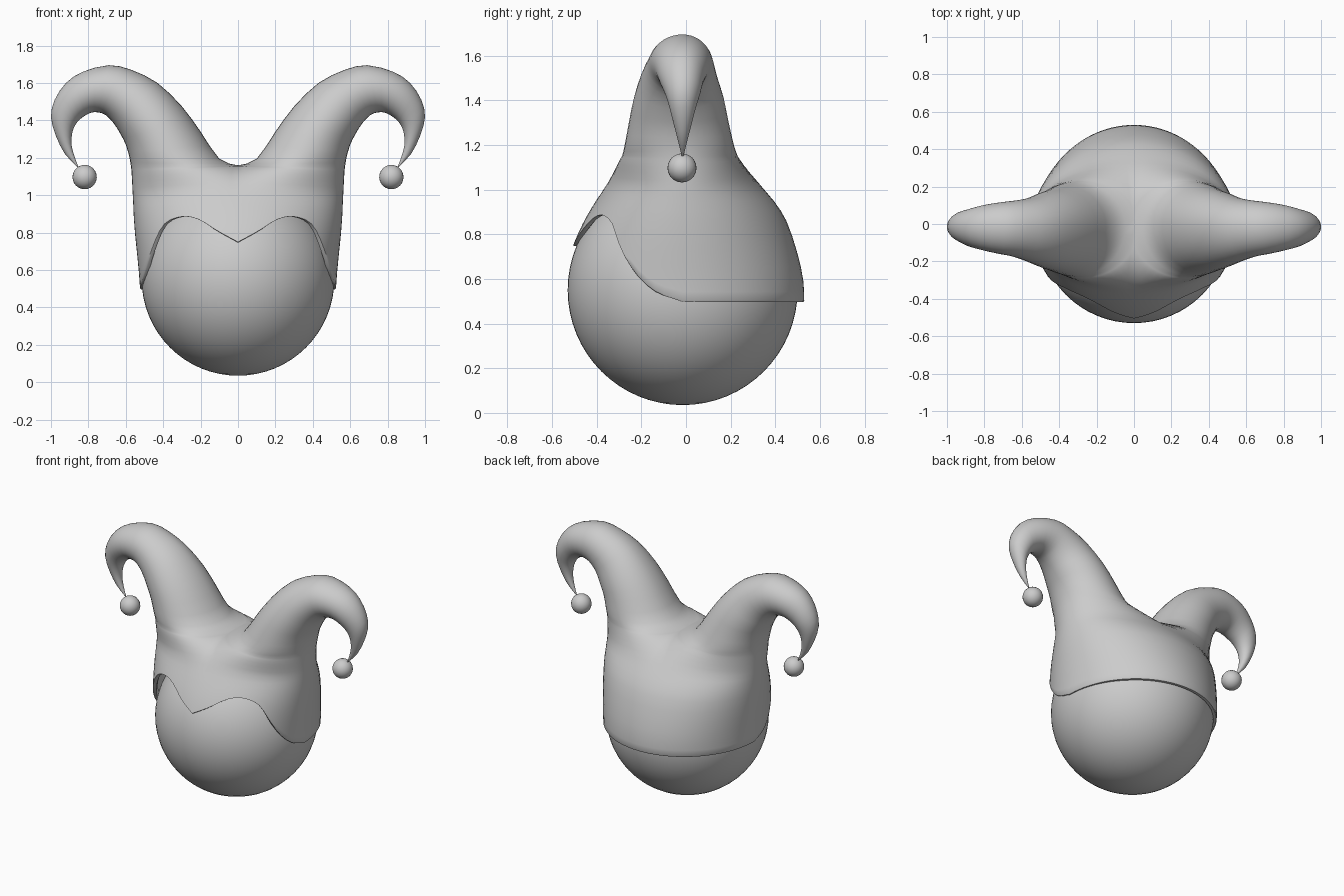
import bpy, bmesh, math

if "Cube" in bpy.data.objects:
    bpy.data.objects.remove(bpy.data.objects["Cube"])

CY = -0.015   # depth of the centre line
N = 20        # columns per front / back half


def lerp_table(t, rows):
    for a, b in zip(rows, rows[1:]):
        if t <= b[0]:
            f = max(0, (t - a[0]) / (b[0] - a[0]))
            return [p + (q - p) * f for p, q in zip(a[1:], b[1:])]
    return list(rows[-1][1:])


def catmull(p0, p1, p2, p3, t):
    return [0.5 * (2*b + (c - a)*t + (2*a - 5*b + 4*c - d)*t*t + (3*b - a - 3*c + d)*t**3)
            for a, b, c, d in zip(p0, p1, p2, p3)]


def smooth_rows(rows, steps):
    out = []
    for i in range(len(rows) - 1):
        for s in range(steps):
            out.append(catmull(rows[max(i-1, 0)], rows[i], rows[i+1],
                               rows[min(i+2, len(rows)-1)], s / steps))
    return out + [rows[-1]]


def ball(name, loc, r, seg):
    bpy.ops.mesh.primitive_uv_sphere_add(segments=seg, ring_count=seg // 2, radius=r, location=loc)
    bpy.context.object.name = name
    bpy.ops.object.shade_smooth()


# Body sections: height, half width, front depth, back depth
BODY = smooth_rows([(.49, .523, .53, .545), (.6, .531, .525, .54), (.7, .541, .507, .518),
                    (.8, .551, .47, .488), (.88, .557, .43, .455), (.95, .56, .388, .408)], 3)
# Brim height by angle from the front
RIM = smooth_rows([(0, .747), (12, .81), (20, .86), (28, .885), (36, .88), (46, .84),
                   (58, .71), (68, .605), (78, .535), (90, .5)], 3)
# Horn sections: outer x, z, top x, z, front depth, back depth
HORN = [(.56, .95, -.56, .95, .388, .408), (.563, 1.01, -.45, 1.05, .335, .34),
        (.566, 1.07, -.2, 1.12, .3, .285), (.569, 1.12, -.05, 1.155, .28, .255),
        (.572, 1.15, 0, 1.16, .27, .245), (.58, 1.2, .1, 1.195, .26, .23),
        (.6, 1.27, .2, 1.34, .24, .205), (.63, 1.33, .3, 1.475, .22, .185),
        (.665, 1.385, .43, 1.6, .19, .155), (.71, 1.43, .57, 1.67, .16, .14),
        (.75, 1.443, .69, 1.695, .145, .13), (.79, 1.44, .83, 1.66, .125, .115),
        (.84, 1.41, .92, 1.6, .105, .095), (.87, 1.375, .98, 1.51, .08, .08),
        (.887, 1.33, 1.0, 1.42, .06, .06), (.89, 1.27, .975, 1.32, .04, .04),
        (.875, 1.21, .925, 1.22, .02, .02), (.853, 1.15, .858, 1.15, .004, .004)]


def body_ring(v, inset=0.0):
    ring = []
    for j in range(-N, N + 1):
        th = abs(j) / N * math.pi / 2
        rim = lerp_table(90 - math.degrees(th), RIM)[0] if j < 0 else .497
        z = rim + (.95 - rim) * v
        rx, wf, wb = lerp_table(z, BODY)
        w = (wf if j < 0 else wb) - inset
        x = 0 if abs(j) == N else (rx - inset) * math.cos(th)
        ring.append((x, CY + math.copysign(w * math.sin(th), j), z))
    return ring


def horn_ring(xo, zo, xt, zt, wf, wb):
    # Ellipse from the outer to the top outline, clipped at the centre plane
    cut = xt < 1e-6
    top = math.acos(max(-1, 1 - 2 * min(1, xo / (xo - xt)))) if cut else math.pi
    ring = []
    for j in range(-N, N + 1):
        th = abs(j) / N * top
        u = (1 - math.cos(th)) / 2
        x = 0 if cut and abs(j) == N else xo + (xt - xo) * u
        w = wf if j < 0 else wb
        ring.append((x, CY + math.copysign(w * math.sin(th), j), zo + (zt - zo) * u))
    return ring


# Hat: one half lofted from inner lip to horn tip, then mirrored
rings = [body_ring(.15, .03), body_ring(0, .022), body_ring(0, .004)]
rings += [body_ring(v) for v in (.015, .1, .2, .35, .5, .65, .8, .9)]
rings += [horn_ring(*r) for r in smooth_rows(HORN, 2)]
bm = bmesh.new()
grid = [[bm.verts.new(p) for p in ring] for ring in rings]
for a, b in zip(grid, grid[1:]):
    for j in range(2 * N):
        bm.faces.new((a[j], a[j+1], b[j+1], b[j]))
bmesh.ops.remove_doubles(bm, verts=bm.verts, dist=.0003)
bmesh.ops.recalc_face_normals(bm, faces=bm.faces)
mesh = bpy.data.meshes.new("hat")
bm.to_mesh(mesh)
bm.free()
hat = bpy.data.objects.new("hat", mesh)
bpy.context.collection.objects.link(hat)
mirror = hat.modifiers.new("mirror", 'MIRROR')
mirror.merge_threshold = .001
bpy.ops.object.select_all(action='DESELECT')
bpy.context.view_layer.objects.active = hat
hat.select_set(True)
bpy.ops.object.shade_smooth_by_angle(angle=math.radians(50))

# Head and the two bells
ball("head", (0, CY, .55), .515, 64)
for side, name in ((1, "bell_right"), (-1, "bell_left")):
    ball(name, (side * .82, CY - .003, 1.097), .065, 24)
